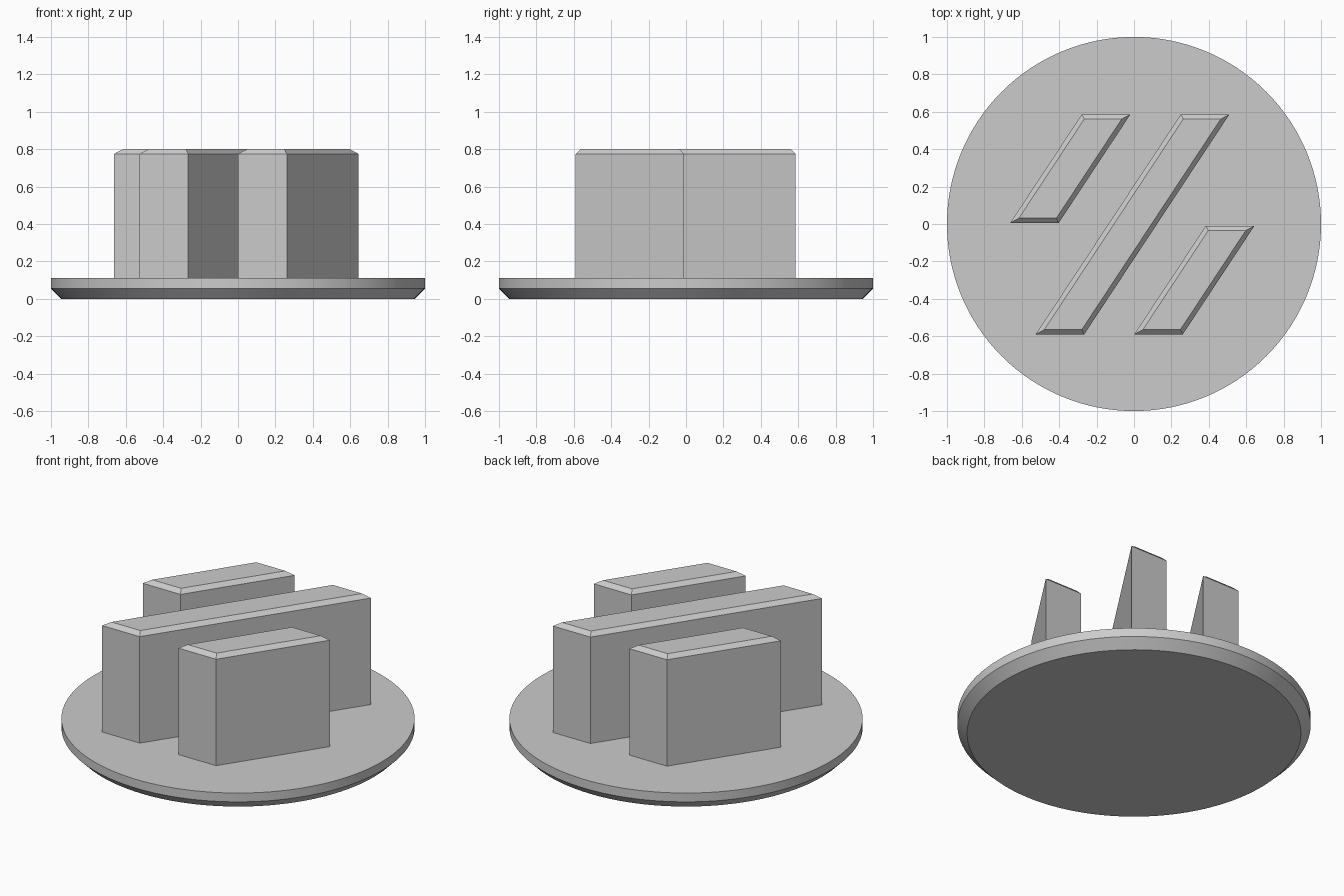
import bpy
import bmesh
import math

cube = bpy.data.objects.get("Cube")
if cube:
    bpy.data.objects.remove(cube, do_unlink=True)

# Single plain grey for every part
grey = bpy.data.materials.new("light_grey")
grey.use_nodes = True
colour = (0.6, 0.6, 0.6, 1)
grey.diffuse_color = colour
grey.node_tree.nodes["Principled BSDF"].inputs["Base Color"].default_value = colour

DISC_TOP = 0.11
BAR_TOP = 0.8
BEVEL = 0.025
WIDTH = 0.26
SLOPE = 0.66  # sideways shift per unit of depth


def loft(name, rings):
    """Join rings of equal point count into a closed solid."""
    bm = bmesh.new()
    loops = [[bm.verts.new(p) for p in ring] for ring in rings]
    n = len(loops[0])
    bm.faces.new(loops[0][::-1])
    bm.faces.new(loops[-1])
    for low, high in zip(loops, loops[1:]):
        for i in range(n):
            j = (i + 1) % n
            bm.faces.new((low[i], low[j], high[j], high[i]))
    mesh = bpy.data.meshes.new(name)
    bm.to_mesh(mesh)
    bm.free()
    mesh.materials.append(grey)
    obj = bpy.data.objects.new(name, mesh)
    bpy.context.collection.objects.link(obj)
    return obj


def circle(radius, z, n=128):
    return [(radius * math.cos(math.tau * i / n),
             radius * math.sin(math.tau * i / n), z) for i in range(n)]


def slanted_bar(name, x, y0, y1):
    """Upright parallelogram bar with a chamfered top; x is its front left corner."""
    def outline(z, inset):
        side = inset * math.hypot(1, SLOPE)
        a, b = y0 + inset, y1 - inset
        xa, xb = x + (a - y0) * SLOPE, x + (b - y0) * SLOPE
        return [(xa + side, a, z), (xa + WIDTH - side, a, z),
                (xb + WIDTH - side, b, z), (xb + side, b, z)]
    loft(name, [outline(DISC_TOP - 0.01, 0), outline(BAR_TOP - BEVEL, 0),
                outline(BAR_TOP, BEVEL)])


# Round base, chamfered underneath
base = loft("base_disc", [circle(0.945, 0), circle(1, 0.055), circle(1, DISC_TOP)])
bpy.context.view_layer.objects.active = base
base.select_set(True)
bpy.ops.object.shade_smooth_by_angle(angle=math.radians(30))

# Three slanted bars
slanted_bar("middle_bar", -0.526, -0.59, 0.586)
slanted_bar("right_bar", -0.662, 0.006, 0.586)
slanted_bar("left_bar", 0.001, -0.59, -0.01)
